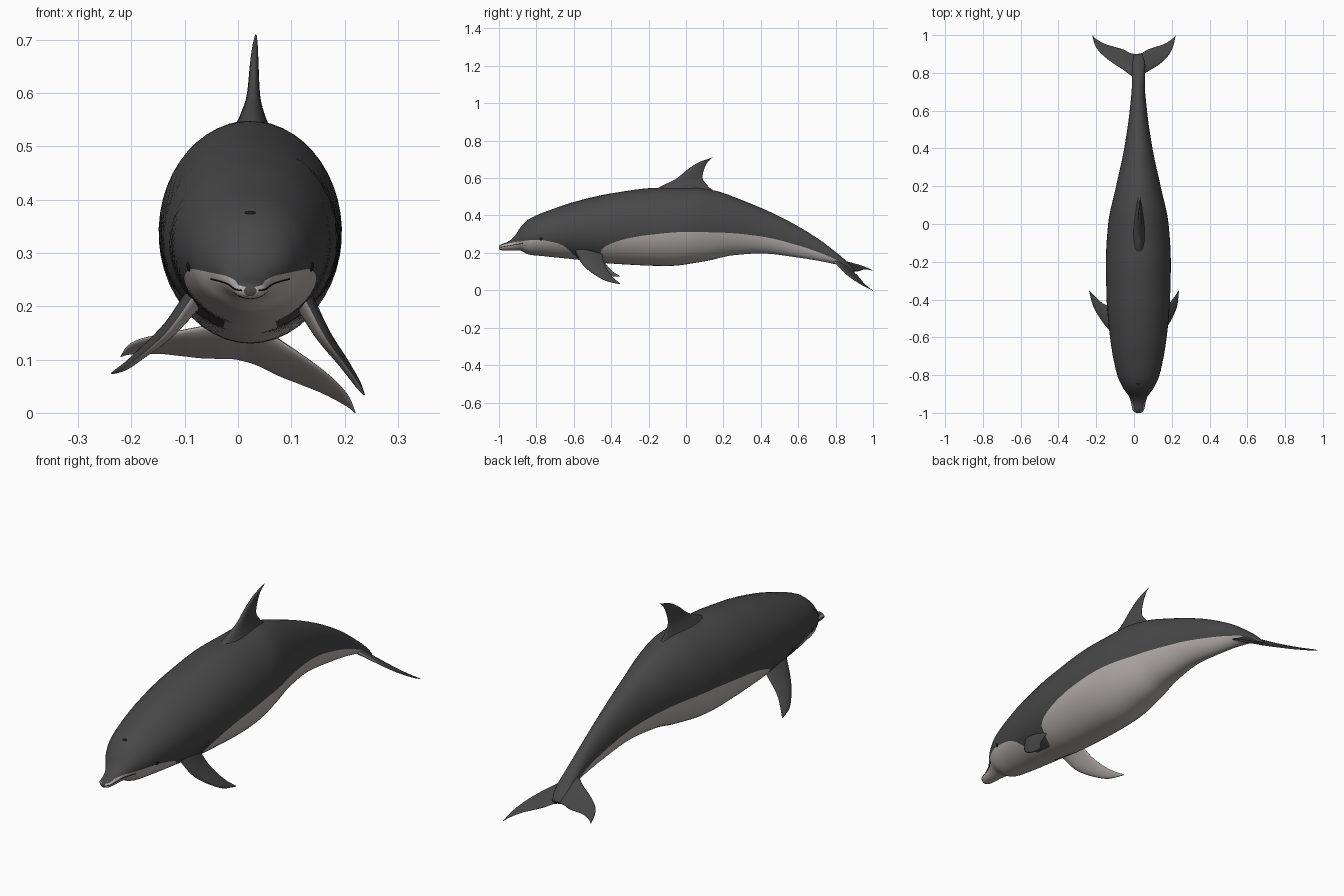
import bpy, bmesh, math
from mathutils import Vector

if "Cube" in bpy.data.objects:
    bpy.data.objects.remove(bpy.data.objects["Cube"])


def material(name, rgb):
    m = bpy.data.materials.new(name)
    m.diffuse_color = (*rgb, 1)
    m.use_nodes = True
    m.node_tree.nodes["Principled BSDF"].inputs["Base Color"].default_value = m.diffuse_color
    return m


DARK = material("dark_grey_skin", (0.065, 0.065, 0.066))
PALE = material("pale_belly", (0.47, 0.43, 0.425))
BLACK = material("black", (0.012, 0.012, 0.012))


def smooth_table(pts):
    """Smooth interpolation through (t, value) pairs without overshoot."""
    xs, ys = zip(*pts)
    n = len(xs)
    d = [(ys[i + 1] - ys[i]) / (xs[i + 1] - xs[i]) for i in range(n - 1)]
    m = [d[0]] + [2 * a * b / (a + b) if a * b > 0 else 0 for a, b in zip(d, d[1:])] + [d[-1]]

    def f(x):
        i = 0
        while i < n - 2 and x > xs[i + 1]:
            i += 1
        h = xs[i + 1] - xs[i]
        t = min(max((x - xs[i]) / h, 0), 1)
        return ((2*t**3 - 3*t*t + 1) * ys[i] + (t**3 - 2*t*t + t) * h * m[i]
                + (3*t*t - 2*t**3) * ys[i + 1] + (t**3 - t*t) * h * m[i + 1])
    return f


def loft(name, rings, pale):
    """Skin closed rings of points; pale(j) tells if strip j is the light colour."""
    bm = bmesh.new()
    loops = [[bm.verts.new(p) for p in r] for r in rings]
    n = len(loops[0])
    for a, b in zip(loops, loops[1:]):
        for j in range(n):
            k = (j + 1) % n
            f = bm.faces.new((a[j], a[k], b[k], b[j]))
            f.material_index = int(pale(j))
            f.smooth = True
    for end in (loops[0], loops[-1]):
        bm.faces.new(end).smooth = True
    bmesh.ops.recalc_face_normals(bm, faces=bm.faces)
    me = bpy.data.meshes.new(name)
    bm.to_mesh(me)
    bm.free()
    me.materials.append(DARK)
    me.materials.append(PALE)
    ob = bpy.data.objects.new(name, me)
    bpy.context.collection.objects.link(ob)
    return ob


# Body profiles along y: back line, belly line, half width, colour boundary
CX = 0.023
top = smooth_table([(-1, .238), (-.985, .247), (-.955, .258), (-.917, .289), (-.89, .33),
                    (-.853, .37), (-.81, .396), (-.73, .428), (-.6, .472), (-.4, .518),
                    (-.15, .548), (.05, .549), (.15, .534), (.3, .482), (.5, .395),
                    (.7, .28), (.8, .205), (.85, .163), (.9, .112)])
bottom = smooth_table([(-1, .219), (-.985, .214), (-.89, .213), (-.84, .191), (-.757, .182),
                       (-.6, .166), (-.4, .143), (-.1, .13), (.1, .155), (.25, .187),
                       (.4, .197), (.6, .175), (.8, .139), (.85, .122), (.9, .098)])
width = smooth_table([(-1, .012), (-.985, .028), (-.95, .036), (-.92, .045), (-.9, .058),
                      (-.87, .08), (-.8, .112), (-.6, .15), (-.4, .168), (-.2, .172),
                      (0, .16), (.2, .118), (.4, .075), (.6, .046), (.75, .034),
                      (.85, .034), (.9, .02)])
border = smooth_table([(-1, .236), (-.95, .25), (-.9, .26), (-.8, .27), (-.7, .255),
                       (-.65, .235), (-.6, .19), (-.57, .166), (-.49, .158), (-.465, .18),
                       (-.45, .22), (-.4, .25), (-.3, .28), (-.2, .296), (0, .312),
                       (.2, .308), (.4, .288), (.6, .24), (.8, .165), (.9, .104)])


def skin(y, ang):
    t, b = top(y), bottom(y)
    return Vector((CX + width(y) * math.cos(ang), y, (t + b) / 2 + (t - b) / 2 * math.sin(ang)))


def angle_at(y, z):
    t, b = top(y), bottom(y)
    return math.asin(min(max((2 * z - t - b) / (t - b), -.95), .95))


# Body: each ring has vertices exactly on the colour boundary
rings, UP, LOW = [], 28, 20
for i in range(141):
    y = -1 + 1.9 * (i / 140) ** 1.3
    a = angle_at(y, border(y))
    ring = [skin(y, a + (math.pi - 2 * a) * j / UP) for j in range(UP)]
    ring += [skin(y, math.pi - a + (math.pi + 2 * a) * j / LOW) for j in range(LOW)]
    rings.append(ring)
loft("body", rings, lambda j: j >= UP)


def foil(name, rows, hint, two_tone, n=28, steps=44):
    """Fin from rows (leading point, trailing point, half thickness)."""
    cols = [[*l, *t, th] for l, t, th in rows]
    fs = [smooth_table(list(enumerate(c))) for c in zip(*cols)]
    sample = lambda t: [f(t) for f in fs]
    out, end = [], len(rows) - 1
    for i in range(steps + 1):
        t = end * i / steps
        v = sample(t)
        lead, trail = Vector(v[:3]), Vector(v[3:6])
        p, q = sample(max(t - .3, 0)), sample(min(t + .3, end))
        span = Vector(q[:3]) + Vector(q[3:6]) - Vector(p[:3]) - Vector(p[3:6])
        nrm = span.cross(trail - lead).normalized()
        if nrm.dot(Vector(hint)) < 0:
            nrm = -nrm
        ring = []
        for j in range(n):
            a = math.tau * j / n
            c = (1 - math.cos(a)) / 2
            ring.append(lead.lerp(trail, c) + nrm * v[6] * math.sin(a) * (1.15 - .6 * c))
        out.append(ring)
    return loft(name, out, lambda j: two_tone and j >= n // 2)


# Dorsal fin
fin = [(-.2, .515, .2, .5, .055), (-.13, .558, .12, .555, .027), (-.06, .592, .088, .605, .014),
       (.02, .655, .1, .655, .009), (.07, .685, .118, .688, .006), (.136, .708, .142, .71, .002)]
foil("dorsal_fin", [((.026 + .0015 * i, a, b), (.026 + .0015 * i, c, d), th)
                    for i, (a, b, c, d, th) in enumerate(fin)], (1, 0, 0), False)

# Flippers: dark outside, pale inside; the left one is held a little higher
flip = [((.1, -.60, .225), (.1, -.45, .205), .022), ((.15, -.555, .14), (.137, -.44, .155), .016),
        ((.195, -.49, .085), (.175, -.42, .11), .011), ((.224, -.425, .05), (.207, -.388, .068), .007),
        ((.237, -.356, .033), (.236, -.352, .036), .002)]
for side, name in ((1, "right_flipper"), (-1, "left_flipper")):
    rows = []
    for i, (l, t, th) in enumerate(flip):
        shift = Vector((.02 * (1 - i / 4), 0, .01 * i if side < 0 else 0))
        rows.append((Vector((side * l[0], l[1], l[2])) + shift,
                     Vector((side * t[0], t[1], t[2])) + shift, th))
    foil(name, rows, (side, 0, .4), True)

# Tail flukes: one swept foil from tip to tip, tilted and slightly rolled
half = [(0, .77, .9, .016), (.12, .785, .904, .015), (.3, .813, .924, .012), (.5, .84, .938, .009),
        (.7, .873, .952, .007), (.85, .908, .97, .005), (.95, .95, .986, .004), (1, .995, 1, .001)]


def fluke_point(x, y):
    return (x, y, .1 - .48 * (y - .9) - .24 * x + 1.5 * max(0, .9 - y) ** 2)


rows = []
for side, part in ((-1, half[:0:-1]), (1, half)):
    for t, lead, trail, th in part:
        x = .012 * (1 - t) + .22 * t * side
        lead -= .015 * side * t * (1 - t ** 4)
        rows.append((fluke_point(x, lead), fluke_point(x, trail), th))
foil("tail_flukes", rows, (0, 0, 1), True, steps=84)


# Eyes and blowhole: small flattened domes set on the skin
def spot(name, y, ang, size):
    p = skin(y, ang)
    nrm = (skin(y, ang + .05) - skin(y, ang - .05)).cross(skin(y + .01, ang) - skin(y - .01, ang))
    bpy.ops.mesh.primitive_uv_sphere_add(segments=20, ring_count=10, radius=1, location=p)
    ob = bpy.context.object
    ob.name = name
    ob.scale = size
    ob.rotation_euler = nrm.to_track_quat('Z', 'Y').to_euler()
    ob.data.materials.append(BLACK)
    bpy.ops.object.shade_smooth()


eye = angle_at(-.775, .274)
spot("right_eye", -.775, eye, (.009, .009, .003))
spot("left_eye", -.775, math.pi - eye, (.009, .009, .003))
spot("blowhole", -.845, math.pi / 2, (.011, .005, .002))

# Mouth line: thin dark thread around the beak
cu = bpy.data.curves.new("mouth_line", 'CURVE')
cu.dimensions = '3D'
cu.bevel_depth = .0015
ys = [-.87 - .126 * i / 16 for i in range(17)]
right = [skin(y, angle_at(y, .229 + .17 * (y + 1))) for y in ys]
left = [Vector((2 * CX - p.x, p.y, p.z)) for p in reversed(right)]
sp = cu.splines.new('POLY')
sp.points.add(len(right + left) - 1)
for pt, p in zip(sp.points, right + left):
    pt.co = (*p, 1)
cu.materials.append(BLACK)
bpy.context.collection.objects.link(bpy.data.objects.new("mouth_line", cu))
